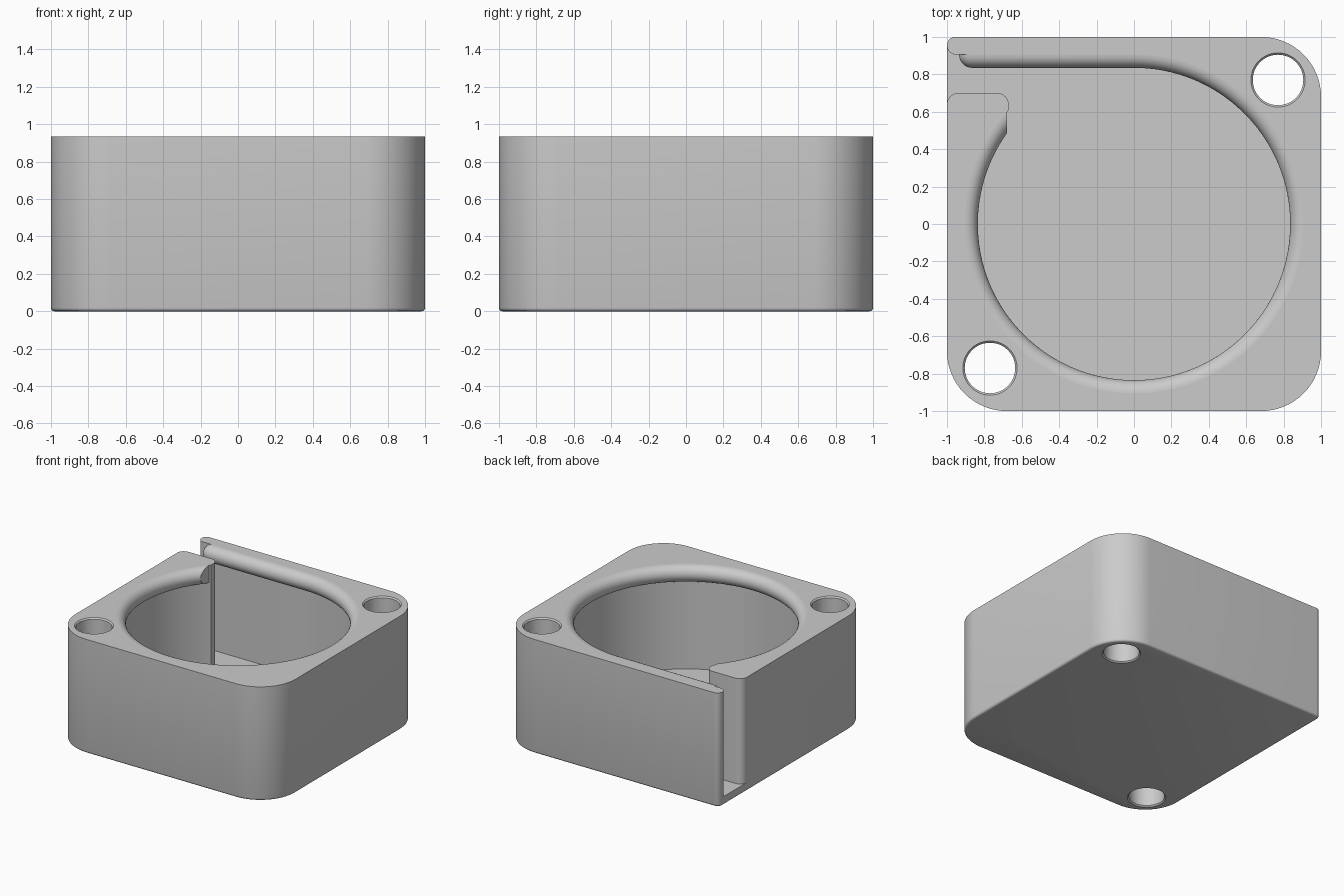
import bpy, bmesh, math
from math import pi, cos, sin, acos

if "Cube" in bpy.data.objects:
    bpy.data.objects.remove(bpy.data.objects["Cube"])

H, FLOOR = 0.935, 0.07          # body height, floor thickness
R, B = 0.905, 0.07              # cavity radius, bead radius
LIP_X = -0.68                   # where the bead is cut off beside the slot
N = 128

grey = bpy.data.materials.new("grey_plastic")
grey.diffuse_color = (0.6, 0.6, 0.6, 1)
grey.use_nodes = True
grey.node_tree.nodes["Principled BSDF"].inputs["Base Color"].default_value = grey.diffuse_color


def arc(cx, cy, r, a0, a1, n):
    return [(cx + r * cos(a0 + (a1 - a0) * i / n), cy + r * sin(a0 + (a1 - a0) * i / n))
            for i in range(n + 1)]


def loft(name, rings):
    """Skin a list of equal-length closed rings and cap both ends."""
    bm = bmesh.new()
    vs = [[bm.verts.new(p) for p in ring] for ring in rings]
    for a, b in zip(vs, vs[1:]):
        for i in range(len(a)):
            j = (i + 1) % len(a)
            bm.faces.new((a[i], a[j], b[j], b[i]))
    bm.faces.new(vs[0][::-1])
    bm.faces.new(vs[-1])
    bmesh.ops.recalc_face_normals(bm, faces=bm.faces)
    me = bpy.data.meshes.new(name)
    bm.to_mesh(me)
    bm.free()
    me.materials.append(grey)
    ob = bpy.data.objects.new(name, me)
    bpy.context.collection.objects.link(ob)
    return ob


def cut(ob, cutter):
    """Subtract the cutter for good, then remove it."""
    m = ob.modifiers.new("cut", 'BOOLEAN')
    m.operation, m.solver, m.object = 'DIFFERENCE', 'EXACT', cutter
    bpy.context.view_layer.objects.active = ob
    bpy.ops.object.modifier_apply(modifier=m.name)
    bpy.data.objects.remove(cutter)


def smooth(ob):
    bpy.ops.object.select_all(action='DESELECT')
    ob.select_set(True)
    bpy.context.view_layer.objects.active = ob
    bpy.ops.object.shade_smooth_by_angle(angle=math.radians(32))


# Outer block: three large corners, one small, with a rounded bottom edge
def block_outline(inset):
    pts = []
    for sx, sy, r, a in ((1, 1, .32, 0), (-1, 1, .045, pi / 2),
                         (-1, -1, .32, pi), (1, -1, .32, 1.5 * pi)):
        pts += arc(sx * (1 - r), sy * (1 - r), r - inset, a, a + pi / 2, 16)
    return pts


F = 0.018
rings = []
for k in (3, 2, 1, 0):
    t = k / 3 * pi / 2
    rings.append([(x, y, F * (1 - sin(t))) for x, y in block_outline(F * (1 - cos(t)))])
rings.append([(x, y, H) for x, y in block_outline(0)])
body = loft("body", rings)

# Round cavity with a straight exit slot through the left side
outline = arc(0, 0, R, acos(LIP_X / R), 2.5 * pi, N)
outline += arc(-0.95, 0.955, 0.05, 1.5 * pi, pi, 8)
outline += [(-1.1, 0.955), (-1.1, 0.64)]
outline += arc(-0.94, 0.64, 0.06, pi, pi / 2, 8)
outline += arc(-0.73, 0.64, 0.06, pi / 2, 0, 8)
outline += [(-0.67, (R * R - 0.67 ** 2) ** 0.5)]
cut(body, loft("cavity_cutter", [[(x, y, z) for x, y in outline] for z in (FLOOR, H + 0.1)]))

# Two through holes with softened rims
for s in (1, -1):
    prof = ((-0.02, 0.145), (0, 0.145), (0.01, 0.135),
            (H - 0.01, 0.135), (H, 0.145), (H + 0.02, 0.145))
    cut(body, loft("hole_cutter", [[(x, y, z) for x, y in
                                    arc(s * .77, s * .77, r, 0, 2 * pi, 48)[:-1]]
                                   for z, r in prof]))
smooth(body)

# Half-round bead along the cavity rim, straight run and domed end
prof = [(B * sin(pi * k / 16), B * cos(pi * k / 16)) for k in range(17)]
rings = []
for i in range(N + 1):
    ring = []
    for d, z in prof:
        a0 = acos(LIP_X / (R - d))
        a = a0 + (2.5 * pi - a0) * i / N
        ring.append(((R - d) * cos(a), (R - d) * sin(a), H - B + z))
    rings.append(ring)
for k in range(9):
    t = k / 8 * pi / 2 * 0.99
    rings.append([(-0.865 - B * sin(t), R - d * cos(t), H - B + z * cos(t)) for d, z in prof])
smooth(loft("rim_bead", rings))
